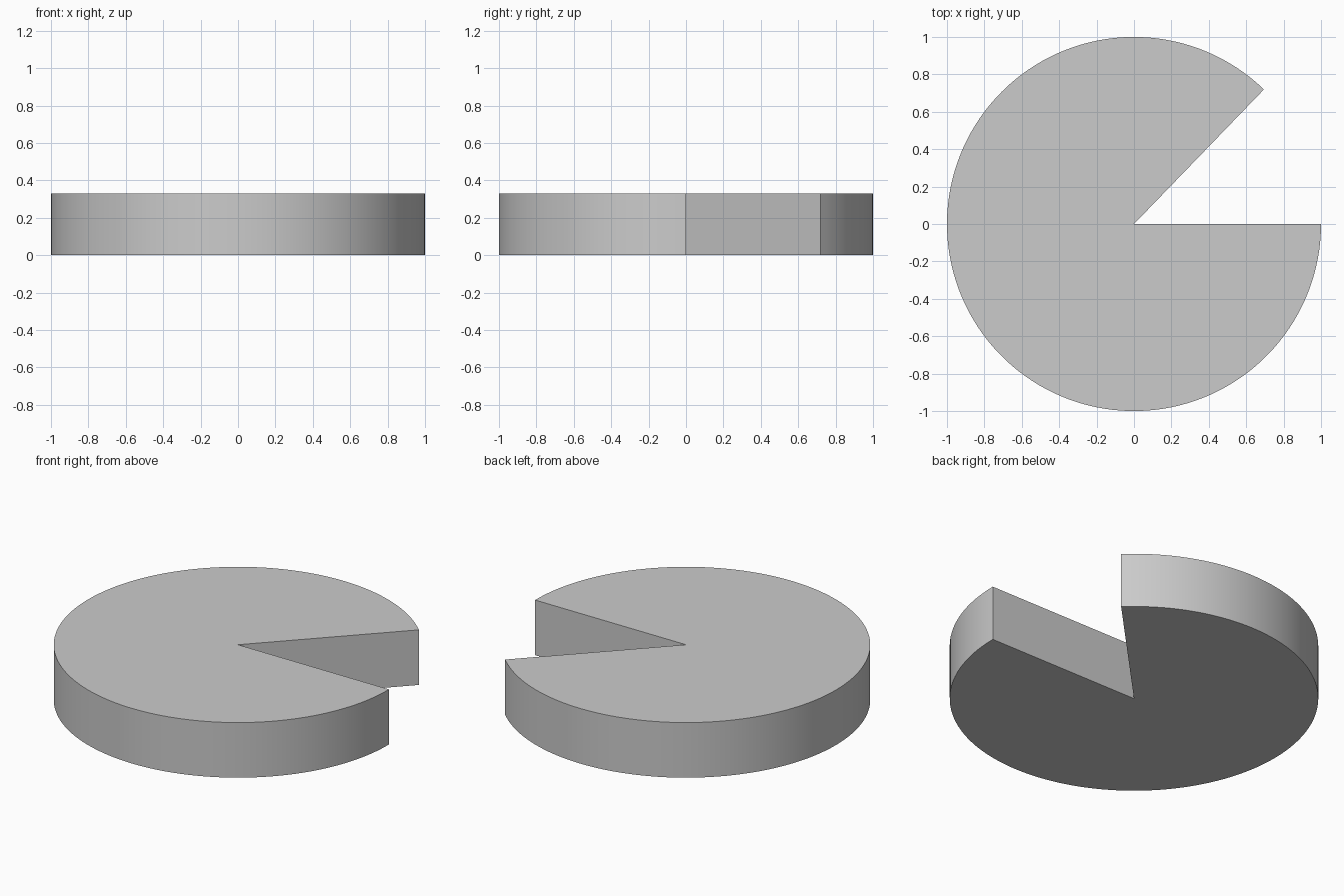
import bpy, bmesh
from math import cos, sin, radians

if "Cube" in bpy.data.objects:
    bpy.data.objects.remove(bpy.data.objects["Cube"])

HEIGHT = 0.33
START, END = radians(46), radians(360)   # the open wedge spans 0 to 46 degrees
STEPS = 120

# Disc sector outline: centre point plus the outer arc
bm = bmesh.new()
outline = [bm.verts.new((0, 0, 0))]
for i in range(STEPS + 1):
    a = START + (END - START) * i / STEPS
    outline.append(bm.verts.new((cos(a), sin(a), 0)))
base = bm.faces.new(outline)

# Extrude to full thickness
top = bmesh.ops.extrude_face_region(bm, geom=[base])["geom"]
bmesh.ops.translate(bm, vec=(0, 0, HEIGHT),
                    verts=[g for g in top if isinstance(g, bmesh.types.BMVert)])
bmesh.ops.recalc_face_normals(bm, faces=bm.faces)

mesh = bpy.data.meshes.new("wedge_cut_disc")
bm.to_mesh(mesh)
bm.free()
disc = bpy.data.objects.new("wedge_cut_disc", mesh)
bpy.context.collection.objects.link(disc)

# Smooth rim, sharp edges elsewhere
bpy.context.view_layer.objects.active = disc
disc.select_set(True)
bpy.ops.object.shade_smooth_by_angle(angle=radians(30))
